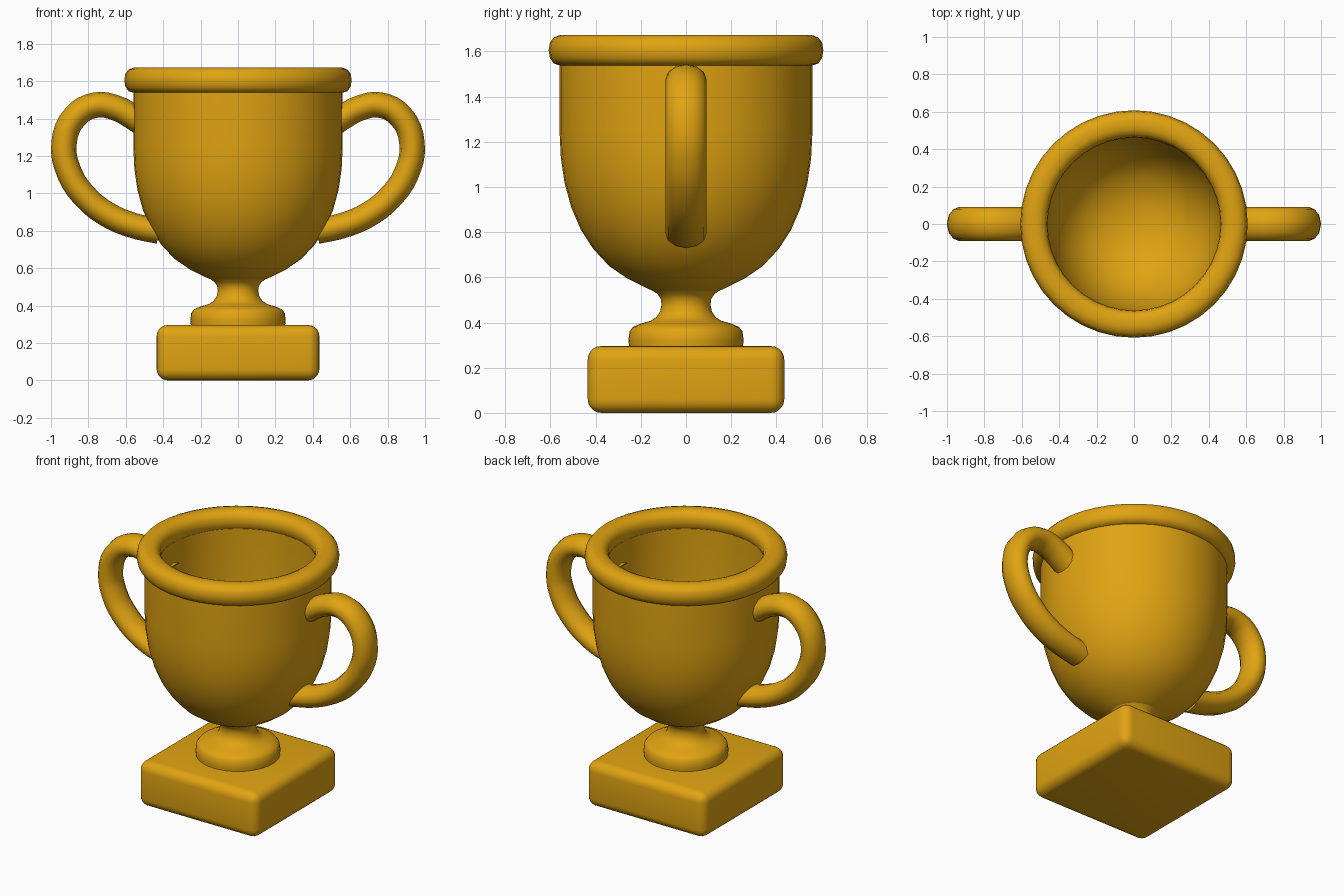
import bpy, bmesh, math
from mathutils import Vector

cube = bpy.data.objects.get("Cube")
if cube:
    bpy.data.objects.remove(cube, do_unlink=True)

gold = bpy.data.materials.new("gold")
gold.use_nodes = True
GOLD = (0.75, 0.37, 0.006, 1)
gold.diffuse_color = GOLD
gold.node_tree.nodes["Principled BSDF"].inputs["Base Color"].default_value = GOLD


def finish(obj, angle=50):
    """Give the part its colour and smooth shading."""
    obj.data.materials.clear()
    obj.data.materials.append(gold)
    bpy.ops.object.select_all(action="DESELECT")
    obj.select_set(True)
    bpy.context.view_layer.objects.active = obj
    bpy.ops.object.shade_smooth_by_angle(angle=math.radians(angle))


def lathe(name, profile, closed=False, steps=40):
    """Revolve a (radius, height) profile about the z axis."""
    bm = bmesh.new()
    verts = [bm.verts.new((r, 0, z)) for r, z in profile]
    edges = [bm.edges.new(pair) for pair in zip(verts, verts[1:])]
    if closed:
        edges.append(bm.edges.new((verts[-1], verts[0])))
    bmesh.ops.spin(bm, geom=verts + edges, cent=(0, 0, 0), axis=(0, 0, 1),
                   angle=math.tau, steps=steps)
    bmesh.ops.remove_doubles(bm, verts=bm.verts, dist=1e-4)
    bmesh.ops.recalc_face_normals(bm, faces=bm.faces)
    mesh = bpy.data.meshes.new(name)
    bm.to_mesh(mesh)
    bm.free()
    obj = bpy.data.objects.new(name, mesh)
    bpy.context.collection.objects.link(obj)
    finish(obj)
    return obj


# Square plinth with rounded edges
bpy.ops.mesh.primitive_cube_add(size=1, location=(0, 0, 0.148))
base = bpy.context.object
base.name = "base"
base.scale = (0.87, 0.87, 0.296)
bpy.ops.object.transform_apply(location=False, rotation=False, scale=True)
bevel = base.modifiers.new("rounded_edges", "BEVEL")
bevel.width = 0.06
bevel.segments = 5
bpy.ops.object.modifier_apply(modifier=bevel.name)
finish(base)

# Round foot flowing into the stem
lathe("foot_and_stem", [
    (0, 0.28), (0.25, 0.28), (0.255, 0.32), (0.25, 0.36), (0.235, 0.38),
    (0.2, 0.395), (0.155, 0.408), (0.13, 0.425), (0.114, 0.45), (0.108, 0.48),
    (0.112, 0.505), (0.125, 0.525), (0.16, 0.55), (0, 0.58)])

# Hollow bowl: up the outside, over the lip, down the inside
lathe("bowl", [
    (0, 0.525), (0.11, 0.525), (0.17, 0.55), (0.26, 0.595), (0.34, 0.65),
    (0.41, 0.725), (0.465, 0.81), (0.508, 0.91), (0.538, 1.02), (0.554, 1.13),
    (0.56, 1.25), (0.56, 1.6), (0.475, 1.6), (0.475, 1.25), (0.468, 1.13),
    (0.445, 1.0), (0.405, 0.88), (0.34, 0.77), (0.25, 0.69), (0.13, 0.64),
    (0, 0.625)])

# Thick rounded rim
lathe("rim", [
    (0.462, 1.605), (0.466, 1.635), (0.482, 1.66), (0.51, 1.673),
    (0.555, 1.673), (0.585, 1.662), (0.602, 1.64), (0.608, 1.605),
    (0.602, 1.57), (0.585, 1.546), (0.555, 1.537), (0.51, 1.537),
    (0.482, 1.552), (0.466, 1.575)], closed=True)

# Ear-shaped handles, swept round and then widened front to back
PATH = [(0.5, 1.365), (0.565, 1.41), (0.655, 1.457), (0.76, 1.472),
        (0.87, 1.412), (0.93, 1.27), (0.9, 1.105), (0.81, 0.975),
        (0.695, 0.885), (0.56, 0.828), (0.42, 0.797)]
for name, side in (("left_handle", 1), ("right_handle", -1)):
    curve = bpy.data.curves.new(name, "CURVE")
    curve.dimensions = "3D"
    curve.bevel_depth = 0.068
    curve.bevel_resolution = 4
    curve.resolution_u = 4
    curve.use_fill_caps = True
    spline = curve.splines.new("BEZIER")
    spline.bezier_points.add(len(PATH) - 1)
    for point, (x, z) in zip(spline.bezier_points, PATH):
        point.co = Vector((side * x, 0, z))
        point.handle_left_type = point.handle_right_type = "AUTO"
    handle = bpy.data.objects.new(name, curve)
    bpy.context.collection.objects.link(handle)
    handle.scale.y = 1.35
    bpy.ops.object.select_all(action="DESELECT")
    handle.select_set(True)
    bpy.context.view_layer.objects.active = handle
    bpy.ops.object.convert(target="MESH")
    bpy.ops.object.transform_apply(location=False, rotation=False, scale=True)
    finish(bpy.context.object)
